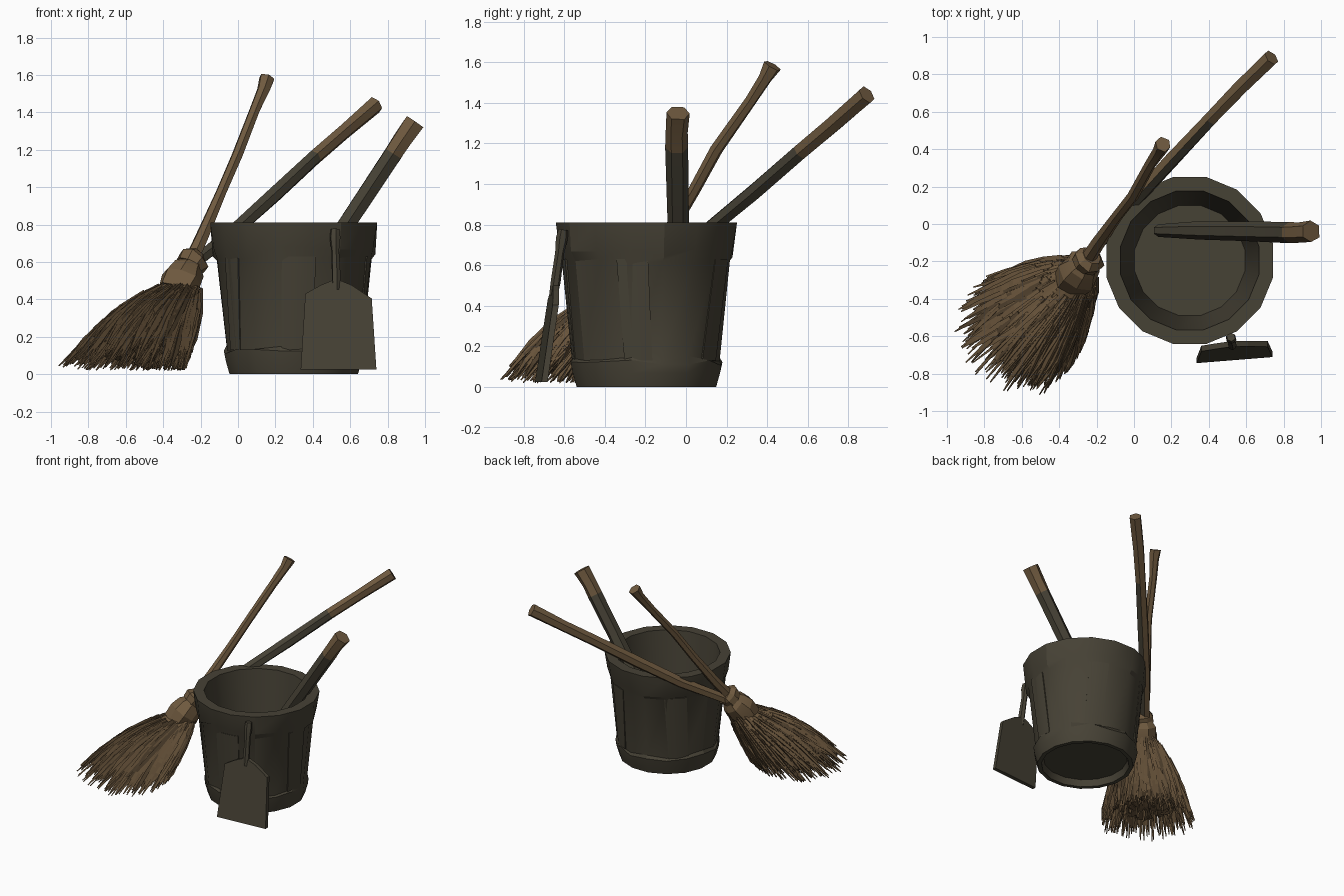
import bpy, bmesh, math, random
from mathutils import Vector

random.seed(4)
cube = bpy.data.objects.get("Cube")
if cube:
    bpy.data.objects.remove(cube)


def material(name, rgb):
    m = bpy.data.materials.new(name)
    m.use_nodes = True
    m.diffuse_color = (*rgb, 1)
    m.node_tree.nodes["Principled BSDF"].inputs["Base Color"].default_value = (*rgb, 1)
    return m


iron = material("dark iron", (0.062, 0.054, 0.036))
wood = material("brown wood", (0.160, 0.102, 0.050))
straw = material("straw", (0.155, 0.098, 0.048))
straw_dark = material("dark straw", (0.085, 0.055, 0.028))


def finish(bm, name, mats, angle=None):
    bmesh.ops.recalc_face_normals(bm, faces=bm.faces)
    mesh = bpy.data.meshes.new(name)
    bm.to_mesh(mesh)
    bm.free()
    ob = bpy.data.objects.new(name, mesh)
    bpy.context.collection.objects.link(ob)
    for m in mats:
        mesh.materials.append(m)
    if angle:
        bpy.ops.object.select_all(action='DESELECT')
        ob.select_set(True)
        bpy.context.view_layer.objects.active = ob
        bpy.ops.object.shade_smooth_by_angle(angle=math.radians(angle))
    return ob


def loft(bm, rings, mat=0):
    """Skin a list of equally sized point rings and cap both ends."""
    loops = [[bm.verts.new(p) for p in ring] for ring in rings]
    n = len(loops[0])
    faces = [bm.faces.new(loops[0][::-1]), bm.faces.new(loops[-1])]
    for a, b in zip(loops, loops[1:]):
        for i in range(n):
            j = (i + 1) % n
            faces.append(bm.faces.new((a[i], a[j], b[j], b[i])))
    for f in faces:
        f.material_index = mat


def tube(bm, path, radii, sides=6, jitter=0.0, mat=0):
    """Tapered rod following a path."""
    path = [Vector(p) for p in path]
    rings = []
    for k, p in enumerate(path):
        d = (path[min(k + 1, len(path) - 1)] - path[max(k - 1, 0)]).normalized()
        u = d.cross(Vector((0.2, -1, 0.3))).normalized()
        v = d.cross(u)
        ring = []
        for i in range(sides):
            a = math.tau * (i + 0.5) / sides
            r = radii[k] * random.uniform(1 - jitter, 1 + jitter)
            ring.append(p + r * (u * math.cos(a) + v * math.sin(a)))
        rings.append(ring)
    loft(bm, rings, mat)


# Bucket: one closed profile turned about its axis, with uneven band edges
CENTER = Vector((0.298, -0.195, 0))
SIDES = 16


def around(r, z, a):
    return CENTER + Vector((r * math.cos(a), r * math.sin(a), z))


profile = [(0.305, 0.05, 0), (0.32, 0, 0), (0.35, 0, 0), (0.37, 0.07, 0),
           (0.378, 0.12, 0.015), (0.364, 0.14, 0.015), (0.416, 0.62, 0.015),
           (0.438, 0.66, 0.03), (0.455, 0.81, 0), (0.378, 0.81, 0),
           (0.30, 0.09, 0)]
bm = bmesh.new()
rings = []
for r, z, wobble in profile:
    rings.append([around(r + random.uniform(-0.3, 0.3) * wobble,
                         z + random.uniform(-1, 1) * wobble,
                         math.tau * (i + 0.5) / SIDES) for i in range(SIDES)])
loft(bm, rings)
finish(bm, "bucket", [iron], 25)

# Slightly raised, slanted staves between the two bands
bm = bmesh.new()
for start, width, slant in [(-2.75, 0.28, 0.1), (-1.75, 0.45, 0.02), (-0.3, 0.38, -0.06),
                            (0.85, 0.35, 0.1), (2.2, 0.4, -0.08)]:
    rings = []
    for step in range(5):
        a = start + width * step / 4
        rings.append([around(0.35, 0.13, a), around(0.367, 0.13, a),
                      around(0.418, 0.63, a + slant), around(0.40, 0.63, a + slant)])
    loft(bm, rings)
finish(bm, "bucket_staves", [iron], 25)


def shaft(name, path, radii, split, direction=None):
    """Rod with a dark lower part; direction limits the dark to one side."""
    bm = bmesh.new()
    tube(bm, path, radii, 6, 0.07)
    bm.normal_update()
    for f in bm.faces:
        low = f.calc_center_median().z < split
        if low and (direction is None or f.normal.dot(direction) > 0.25):
            f.material_index = 1
    finish(bm, name, [wood, iron], 20)


# Short thick handle standing inside the bucket
shaft("thick_handle",
      [(0.13, -0.035, 0.12), (0.35, -0.035, 0.46), (0.60, -0.04, 0.83),
       (0.83, -0.045, 1.18), (0.88, -0.045, 1.255), (0.945, -0.04, 1.35)],
      [0.035, 0.047, 0.051, 0.055, 0.056, 0.06], 1.17)

# Long pole leaning behind the bucket
shaft("long_pole",
      [(-0.24, -0.16, 0.59), (-0.02, 0.10, 0.765), (0.20, 0.34, 0.965),
       (0.41, 0.565, 1.16), (0.57, 0.73, 1.30), (0.735, 0.89, 1.44)],
      [0.036, 0.04, 0.041, 0.041, 0.043, 0.046], 1.16, Vector((0.68, -0.68, -0.2)))

# Thin crooked broom handle
bm = bmesh.new()
tube(bm, [(-0.28, -0.24, 0.54), (-0.19, -0.10, 0.74), (-0.09, 0.04, 0.97),
          (-0.005, 0.15, 1.17), (0.09, 0.32, 1.41), (0.135, 0.39, 1.52),
          (0.155, 0.425, 1.583)],
     [0.04, 0.036, 0.031, 0.03, 0.03, 0.035, 0.045], 6, 0.08)
finish(bm, "broom_handle", [wood], 20)

# Broom binding: two lumpy wraps
bm = bmesh.new()
tube(bm, [(-0.225, -0.17, 0.63), (-0.24, -0.19, 0.61), (-0.265, -0.215, 0.575)],
     [0.055, 0.085, 0.075], 8, 0.12)
tube(bm, [(-0.25, -0.20, 0.58), (-0.27, -0.225, 0.55), (-0.295, -0.26, 0.50),
          (-0.33, -0.30, 0.43)], [0.065, 0.095, 0.11, 0.10], 8, 0.1)
finish(bm, "broom_binding", [wood], 20)

# Broom head: solid core plus loose straws running along and through it
NECK, TIP = Vector((-0.29, -0.265, 0.49)), Vector((-0.60, -0.565, 0.05))
OUT, ACROSS = Vector((-0.72, -0.69, 0.12)), Vector((0.69, -0.72, 0))


def head_point(a, t, spread=1.0):
    grow = t ** 0.75
    bulge = 0.05 * math.sin(math.pi * min(t, 1)) * (0.5 + 0.5 * math.cos(a))
    return (NECK.lerp(TIP, t) + Vector((0, 0, bulge))
            + OUT * math.cos(a) * spread * (0.08 + 0.22 * grow)
            + ACROSS * math.sin(a) * spread * (0.085 + 0.235 * grow))


bm = bmesh.new()
COUNT = 30
rings = []
for t, size in [(0, 0.95), (0.25, 0.95), (0.5, 0.93), (0.72, 0.9), (0.86, 0.8), (0.93, 0.4)]:
    rings.append([head_point(math.tau * i / COUNT, t + random.uniform(-0.03, 0.03) * (t > 0),
                             size + random.uniform(-0.06, 0.04)) for i in range(COUNT)])
loft(bm, rings)
finish(bm, "broom_core", [straw])

bm = bmesh.new()
for k in range(640):
    a = random.uniform(0, math.tau)
    inner = k % 3 == 0
    t0, t1 = random.uniform(0.05, 0.6), random.uniform(0.8, 1.08)
    s = math.sqrt(random.uniform(0, 0.8)) if inner else random.uniform(0.9, 1.05)
    twist = random.uniform(-0.2, 0.2)
    path = []
    for q in range(4):
        t = t0 + (t1 - t0) * q / 3
        p = head_point(a + twist * q / 3, t, s + random.uniform(-0.03, 0.03))
        p.z = max(p.z, random.uniform(0.02, 0.035))
        path.append(p)
    w = random.uniform(0.008, 0.018)
    tube(bm, path, [w * 0.6, w, w, 0.004], 3, mat=int(k % 4 == 0))
finish(bm, "broom_straws", [straw, straw_dark])


# Shovel leaning on the bucket: flat blade and thin grip
def lean(x, z, offset=0):
    return Vector((x, -0.72 + 0.15 * z + 0.08 * (x - 0.53) + offset, z))


blade = [(0.335, 0.025), (0.74, 0.025), (0.715, 0.405), (0.61, 0.475),
         (0.55, 0.50), (0.50, 0.50), (0.44, 0.475), (0.36, 0.43)]
bm = bmesh.new()
loft(bm, [[lean(x, z, o) for x, z in blade] for o in (-0.012, 0.018)])
finish(bm, "shovel_blade", [iron])

bm = bmesh.new()
tube(bm, [lean(0.525, 0.45), lean(0.525, 0.52), lean(0.52, 0.66), lean(0.518, 0.73),
          lean(0.518, 0.775)], [0.022, 0.025, 0.022, 0.03, 0.024], 6, 0.05)
finish(bm, "shovel_grip", [iron], 30)
